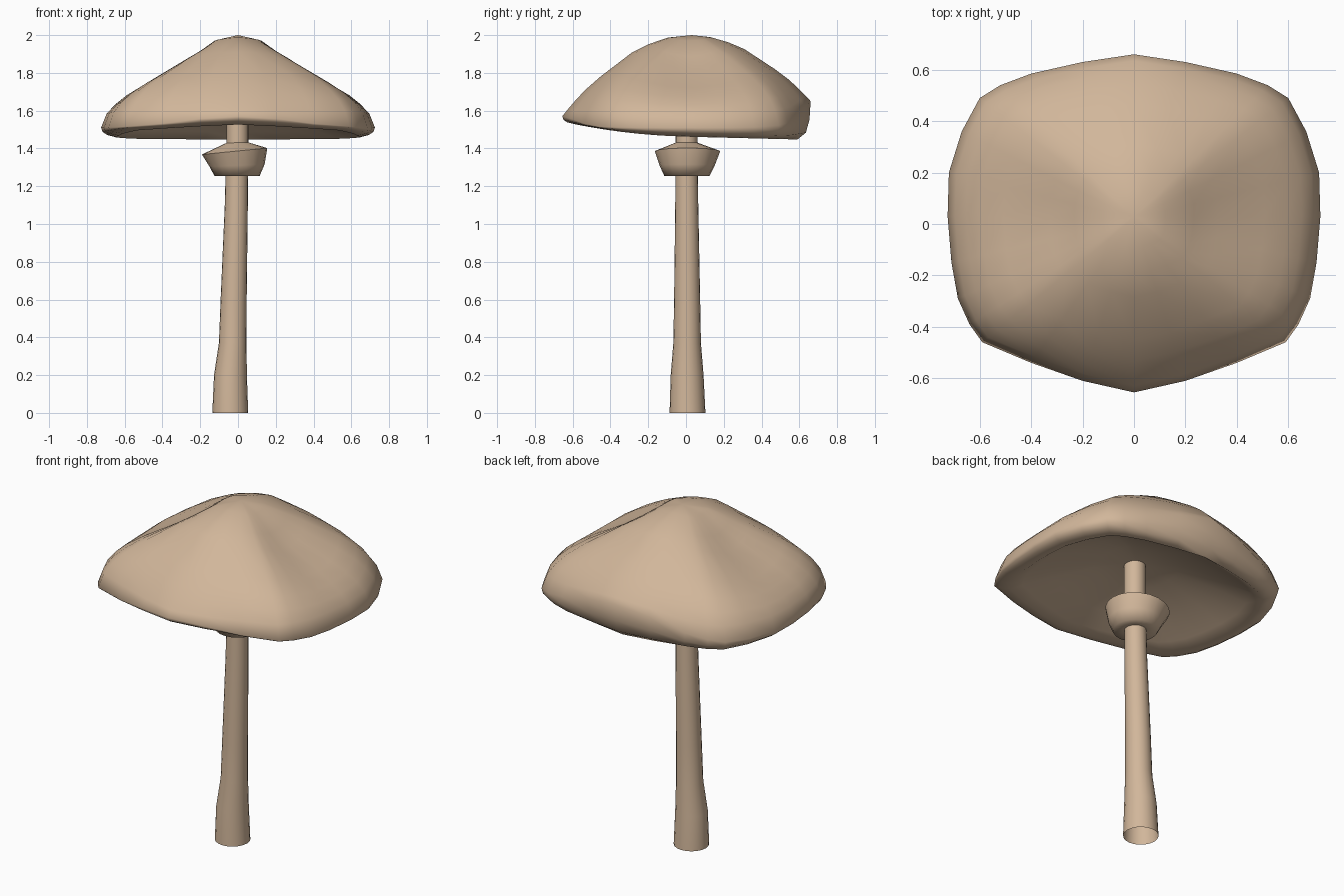
import bpy
import bmesh
import math

if "Cube" in bpy.data.objects:
    bpy.data.objects.remove(bpy.data.objects["Cube"])

tan = bpy.data.materials.new("warm_tan")
tan.diffuse_color = (0.64, 0.47, 0.325, 1)
tan.use_nodes = True
tan.node_tree.nodes["Principled BSDF"].inputs["Base Color"].default_value = tan.diffuse_color


def loft(name, rings, start=None, end=None, closed=False, sharp=40):
    """Skin a list of point rings, with optional poles or closed loop."""
    bm = bmesh.new()
    loops = [[bm.verts.new(p) for p in ring] for ring in rings]
    n = len(loops[0])
    pairs = list(zip(loops, loops[1:]))
    if closed:
        pairs.append((loops[-1], loops[0]))
    for a, b in pairs:
        for i in range(n):
            j = (i + 1) % n
            bm.faces.new((a[i], a[j], b[j], b[i]))
    for pole, loop in ((start, loops[0]), (end, loops[-1])):
        if pole:
            v = bm.verts.new(pole)
            for i in range(n):
                bm.faces.new((v, loop[i], loop[(i + 1) % n]))
    bmesh.ops.recalc_face_normals(bm, faces=bm.faces)
    mesh = bpy.data.meshes.new(name)
    bm.to_mesh(mesh)
    bm.free()
    obj = bpy.data.objects.new(name, mesh)
    bpy.context.collection.objects.link(obj)
    mesh.materials.append(tan)
    bpy.ops.object.select_all(action='DESELECT')
    obj.select_set(True)
    bpy.context.view_layer.objects.active = obj
    bpy.ops.object.shade_smooth_by_angle(angle=math.radians(sharp))
    return obj


def circle(cx, cy, z, r, n=20, tilt=0.0):
    """Ring of points, optionally sloping along x."""
    return [(cx + r * math.cos(a), cy + r * math.sin(a), z + tilt * math.cos(a))
            for a in (2 * math.pi * i / n for i in range(n))]


# Cap outline: right half from front to back, mirrored to the left
half = [(0, -.655), (.2, -.61), (.4, -.54), (.59, -.46), (.64, -.39), (.685, -.29),
        (.71, -.15), (.725, .03), (.72, .2), (.67, .36), (.6, .49), (.52, .54),
        (.4, .585), (.2, .63), (0, .66)]
outline = half + [(-x, y) for x, y in half[-2:0:-1]]
CY = 0.02


def rim_height(s, y):
    """Height of the widest edge: raised at the front and more at the back."""
    return 1.51 + (0.14 if s > 0 else 0.06) * abs(s) ** 5


def lip_height(s, y):
    """Height of the lowest edge: tilted up towards the front."""
    return 1.468 - 0.022 * y + 0.05 * max(0, -y / .655) ** 2


def mix(t):
    return lambda s, y: rim_height(s, y) * (1 - t) + lip_height(s, y) * t


def cap_ring(f, height):
    """Outline scaled by f, with height given by direction and outline depth."""
    ring = []
    for x, y in outline:
        dx, dy = x, y - CY
        s = dy / math.hypot(dx, dy)
        ring.append((dx * f, CY + dy * f, height(s, y)))
    return ring


# Upper surface: radius fraction, side height, front/back height, corner bulge
rings = []
for f, gx, gy, gc in ((.17, .94, .97, 0), (.32, .77, .89, .02), (.45, .63, .79, .05),
                      (.7, .43, .49, .085), (.82, .33, .325, .085),
                      (.9, .24, .19, .08), (.96, .15, .08, .05)):
    def top(s, y, gx=gx, gy=gy, gc=gc):
        c2 = 1 - s * s
        g = gx * c2 + gy * s * s + gc * 4 * c2 * s * s
        return rim_height(s, y) + (2 - rim_height(s, y)) * g
    rings.append(cap_ring(f, top))
rings.append(cap_ring(1, rim_height))
# Rolled rim and hollow underside
rings.append(cap_ring(.99, mix(.5)))
rings.append(cap_ring(.96, mix(.85)))
rings.append(cap_ring(.89, lambda s, y: lip_height(s, y) - .006))
for f, z, k in ((.8, 1.50, .6), (.6, 1.56, .3), (.3, 1.635, 0)):
    rings.append(cap_ring(f, lambda s, y, z=z, k=k: z + (lip_height(s, y) - 1.47) * k))
loft("cap", rings, start=(0, CY + .01, 2.0), end=(0, CY, 1.66), sharp=70)

# Stem: slightly leaning, flared open foot
stem = [(-.041, .008, 0, .095), (-.04, .006, .2, .087), (-.028, .006, .37, .073),
        (-.023, .006, .6, .069), (-.009, .004, 1.1, .061), (-.006, .003, 1.3, .059),
        (-.003, .003, 1.45, .058), (-.003, .003, 1.68, .058)]
loft("stem", [circle(*p) for p in stem])

# Collar: tilted bowl with a flat underside
collar = [(0, .003, 1.432, .055, 0), (-.018, .008, 1.385, .173, .017),
          (-.005, .006, 1.31, .146, .006), (-.005, .005, 1.255, .12, 0),
          (-.005, .005, 1.258, .055, 0)]
loft("collar", [circle(x, y, z, r, 20, t) for x, y, z, r, t in collar],
     closed=True, sharp=75)
